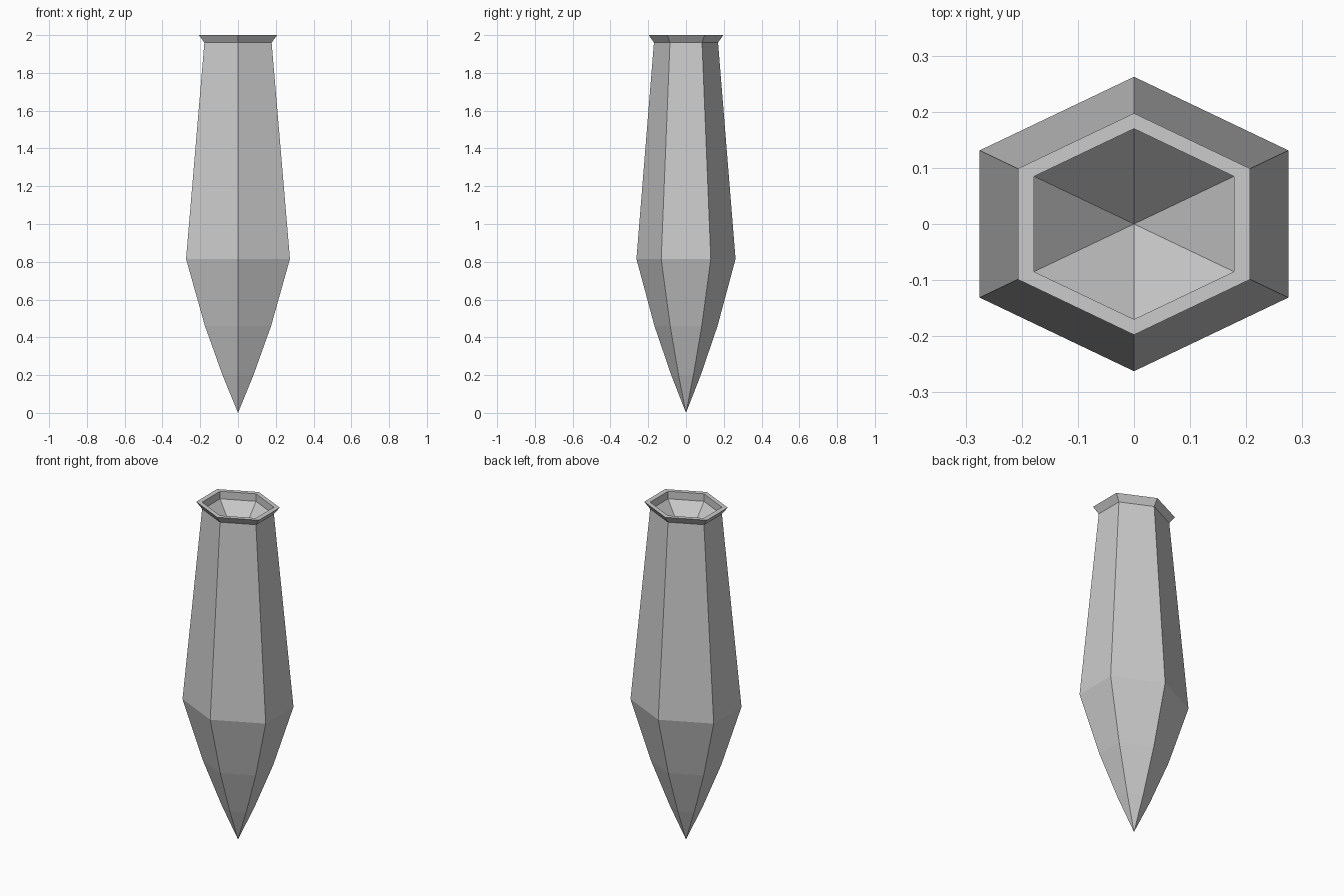
import bpy, bmesh, math

if "Cube" in bpy.data.objects:
    bpy.data.objects.remove(bpy.data.objects["Cube"])

grey = bpy.data.materials.new("plain grey")
grey.diffuse_color = (0.6, 0.6, 0.6, 1)
grey.use_nodes = True
grey.node_tree.nodes["Principled BSDF"].inputs["Base Color"].default_value = grey.diffuse_color

# Half width in x of each six-sided ring, and its height
TIP_Z, CAVITY_Z = 0.0, 1.75
RINGS = [
    (0.082, 0.20), (0.175, 0.46), (0.275, 0.815),  # tapered point
    (0.178, 1.96),                                 # neck
    (0.207, 2.00),                                 # flared rim
    (0.178, 2.00), (0.178, 1.955),                 # rim top and inner wall
]
Y_RATIO = 0.954  # corner reach in y for each unit of half width in x


def hex_ring(bm, half, z):
    pts = []
    for i in range(6):
        a = math.radians(60 * i + 30)
        pts.append(bm.verts.new((half * math.cos(a) / math.cos(math.pi / 6),
                                 half * Y_RATIO * math.sin(a), z)))
    return pts


bm = bmesh.new()
rings = [hex_ring(bm, h, z) for h, z in RINGS]
tip = bm.verts.new((0, 0, TIP_Z))
cavity = bm.verts.new((0, 0, CAVITY_Z))

for i in range(6):
    j = (i + 1) % 6
    # pointed bottom and sunken cone inside the rim
    bm.faces.new((tip, rings[0][j], rings[0][i]))
    bm.faces.new((rings[-1][i], rings[-1][j], cavity))
    # body, neck and rim
    for lo, hi in zip(rings, rings[1:]):
        bm.faces.new((lo[i], lo[j], hi[j], hi[i]))

bmesh.ops.recalc_face_normals(bm, faces=bm.faces)
mesh = bpy.data.meshes.new("pointed_body")
bm.to_mesh(mesh)
bm.free()
mesh.materials.append(grey)
body = bpy.data.objects.new("pointed_body", mesh)
bpy.context.collection.objects.link(body)
